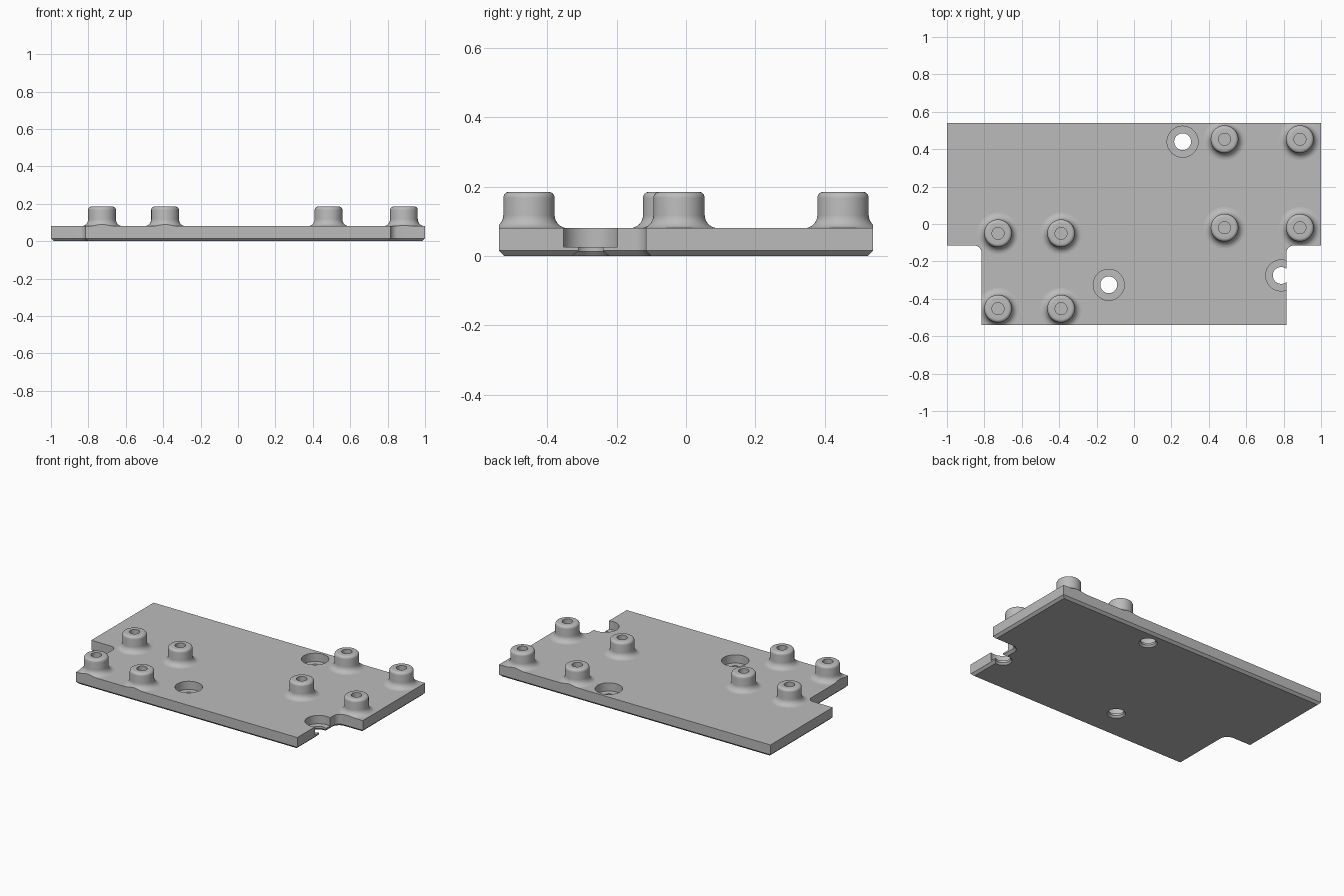
import bpy, bmesh, math
from mathutils import Matrix

if "Cube" in bpy.data.objects:
    bpy.data.objects.remove(bpy.data.objects["Cube"], do_unlink=True)

TOP = 0.08        # plate top
CHAMFER = 0.015   # lower edge of the plate
BACK, FRONT, STEP = 0.54, -0.54, -0.115
WIDE, NARROW, FILLET = 1.0, 0.815, 0.04

grey = bpy.data.materials.new("plain grey")
grey.use_nodes = True
colour = (0.5, 0.5, 0.5, 1)
grey.diffuse_color = colour
grey.node_tree.nodes["Principled BSDF"].inputs["Base Color"].default_value = colour


def add_object(name, bm):
    bmesh.ops.recalc_face_normals(bm, faces=bm.faces)
    mesh = bpy.data.meshes.new(name)
    bm.to_mesh(mesh)
    bm.free()
    mesh.materials.append(grey)
    ob = bpy.data.objects.new(name, mesh)
    bpy.context.collection.objects.link(ob)
    return ob


def activate(ob):
    bpy.ops.object.select_all(action='DESELECT')
    ob.select_set(True)
    bpy.context.view_layer.objects.active = ob


def apply_boolean(ob, cutter, operation):
    activate(ob)
    mod = ob.modifiers.new("cut", 'BOOLEAN')
    mod.operation, mod.object, mod.solver = operation, cutter, 'EXACT'
    bpy.ops.object.modifier_apply(modifier=mod.name)


def smooth(ob):
    activate(ob)
    bpy.ops.object.shade_smooth_by_angle(angle=math.radians(30))


def arc(cx, cz, radius, start, end, steps=6):
    angles = [math.radians(start + (end - start) * i / steps) for i in range(steps + 1)]
    return [(cx + radius * math.cos(a), cz + radius * math.sin(a)) for a in angles]


def lathe(name, profile, x, y, sides=48):
    """Revolve (radius, z) points that start and end on the axis."""
    bm = bmesh.new()
    verts = [bm.verts.new((r, 0, z)) for r, z in profile]
    edges = [bm.edges.new(pair) for pair in zip(verts, verts[1:])]
    bmesh.ops.spin(bm, geom=verts + edges, cent=(0, 0, 0), axis=(0, 0, 1),
                   angle=math.tau, steps=sides, use_duplicate=False)
    bmesh.ops.remove_doubles(bm, verts=bm.verts, dist=1e-5)
    bmesh.ops.transform(bm, matrix=Matrix.Translation((x, y, 0)), verts=bm.verts)
    return add_object(name, bm)


def prism(name, low, high, chamfer=0):
    """Extrude the stepped plate outline."""
    right = [(NARROW, FRONT)]
    right += arc(NARROW + FILLET, STEP - FILLET, FILLET, 180, 90, 8)
    right += [(WIDE, STEP), (WIDE, BACK)]
    outline = right + [(-x, y) for x, y in reversed(right)]
    bm = bmesh.new()
    base = bm.faces.new([bm.verts.new((x, y, low)) for x, y in outline])
    grown = bmesh.ops.extrude_face_region(bm, geom=[base], use_keep_orig=True)
    for item in grown["geom"]:
        if isinstance(item, bmesh.types.BMVert):
            item.co.z = high
    bmesh.ops.recalc_face_normals(bm, faces=bm.faces)
    if chamfer:
        rim = [e for e in bm.edges if all(v.co.z == low for v in e.verts)]
        bmesh.ops.bevel(bm, geom=rim, offset=chamfer, segments=1, affect='EDGES')
    return add_object(name, bm)


# Plate with counterbored screw holes, one of them open to the right edge
plate = prism("base_plate", 0, TOP, CHAMFER)
bore = [(0, -0.01), (0.055, -0.01), (0.055, 0), (0.045, 0.012), (0.045, 0.025),
        (0.083, 0.025), (0.083, 0.2), (0, 0.2)]
for x, y in [(0.26, 0.44), (-0.135, -0.325), (0.787, -0.275)]:
    cutter = lathe("screw_hole_cutter", bore, x, y)
    apply_boolean(plate, cutter, 'DIFFERENCE')
    bpy.data.objects.remove(cutter, do_unlink=True)
smooth(plate)

# Hollow standoffs with flared feet, trimmed to the plate outline
R, H, FLARE, ROUND, HOLE = 0.074, 0.185, 0.038, 0.018, 0.032
standoff = [(0, TOP)] + arc(R + FLARE, TOP + FLARE, FLARE, 270, 180, 8)
standoff += arc(R - ROUND, H - ROUND, ROUND, 0, 90)
standoff += [(HOLE, H), (HOLE, TOP + 0.02), (0, TOP + 0.02)]
trim = prism("trim_cutter", -0.5, 0.5)
places = [(x, y) for x in (-0.727, -0.39) for y in (-0.453, -0.05)]
places += [(x, y) for x in (0.484, 0.887) for y in (-0.02, 0.453)]
for i, (x, y) in enumerate(places):
    post = lathe(f"standoff_{i + 1}", standoff, x, y)
    apply_boolean(post, trim, 'INTERSECT')
    smooth(post)
bpy.data.objects.remove(trim, do_unlink=True)
